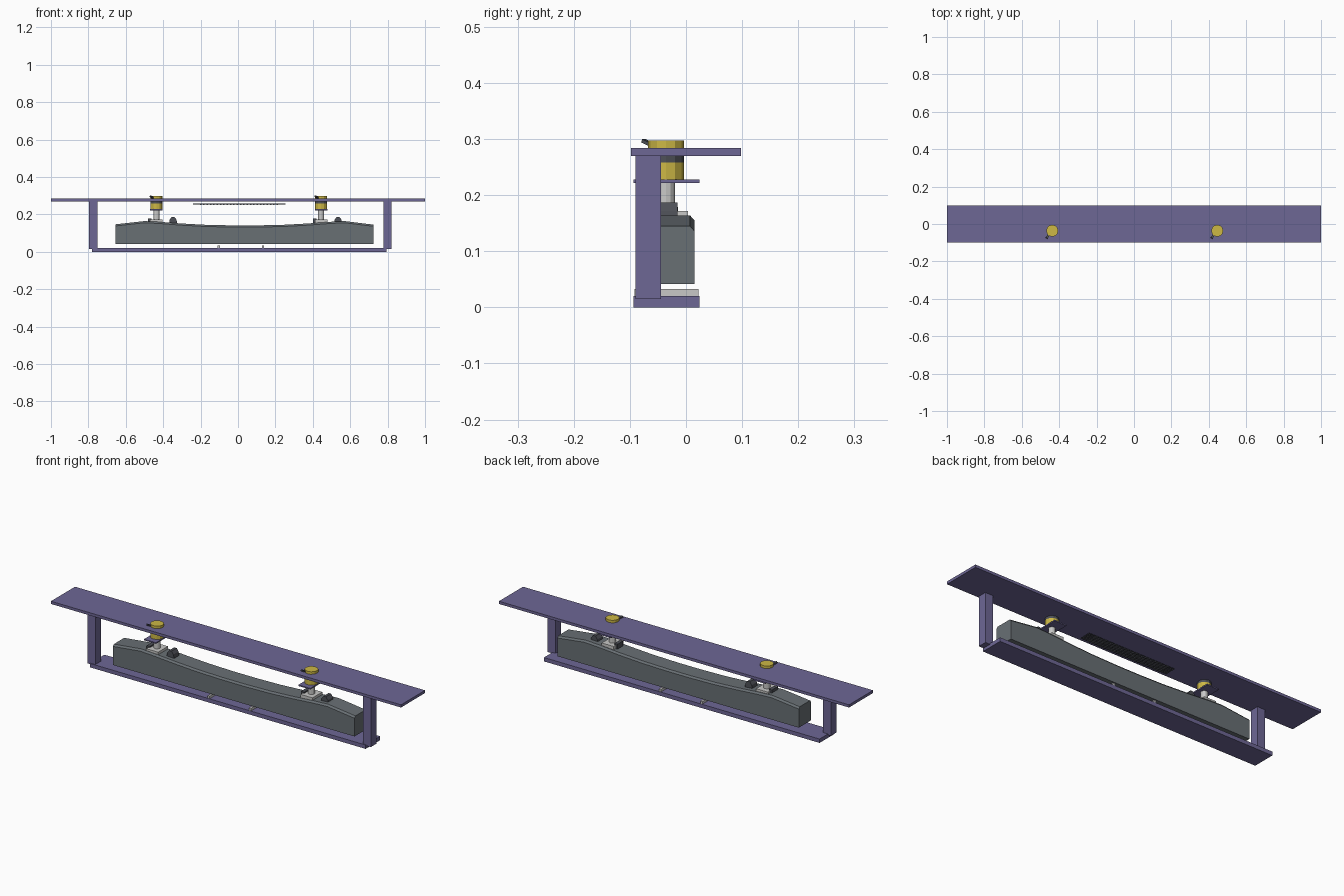
import bpy, bmesh, math

if "Cube" in bpy.data.objects:
    bpy.data.objects.remove(bpy.data.objects["Cube"])


def mat(name, col):
    m = bpy.data.materials.new(name)
    m.diffuse_color = (*col, 1)
    m.use_nodes = True
    m.node_tree.nodes["Principled BSDF"].inputs["Base Color"].default_value = m.diffuse_color
    return m


PURPLE = mat("purple", (0.155, 0.135, 0.30))
GRAY = mat("slate gray", (0.14, 0.16, 0.175))
DARK = mat("dark gray", (0.075, 0.08, 0.095))
YELLOW = mat("yellow", (0.61, 0.48, 0.06))
LIGHT = mat("light gray", (0.58, 0.58, 0.57))


def finish(name, bm, m):
    bmesh.ops.recalc_face_normals(bm, faces=bm.faces)
    me = bpy.data.meshes.new(name)
    bm.to_mesh(me)
    bm.free()
    me.materials.append(m)
    ob = bpy.data.objects.new(name, me)
    bpy.context.collection.objects.link(ob)
    return ob


def box(name, x0, x1, y0, y1, z0, z1, m):
    bm = bmesh.new()
    bmesh.ops.create_cube(bm, size=1)
    for v in bm.verts:
        v.co = ((x0 + x1) / 2 + v.co.x * (x1 - x0),
                (y0 + y1) / 2 + v.co.y * (y1 - y0),
                (z0 + z1) / 2 + v.co.z * (z1 - z0))
    return finish(name, bm, m)


def cyl(name, x, y, z0, z1, r, m, n=12):
    bm = bmesh.new()
    bmesh.ops.create_cone(bm, cap_ends=True, segments=n, radius1=r, radius2=r, depth=z1 - z0)
    bmesh.ops.translate(bm, verts=bm.verts, vec=(x, y, (z0 + z1) / 2))
    return finish(name, bm, m)


def extrude_y(name, prof, y0, y1, m):
    bm = bmesh.new()
    a = [bm.verts.new((x, y0, z)) for x, z in prof]
    b = [bm.verts.new((x, y1, z)) for x, z in prof]
    bm.faces.new(a)
    bm.faces.new(b)
    n = len(a)
    for i in range(n):
        j = (i + 1) % n
        bm.faces.new((a[i], a[j], b[j], b[i]))
    return finish(name, bm, m)


# frame: top plank, bottom plank and two posts
box("top_plank", -1, 1, -0.098, 0.098, 0.27, 0.284, PURPLE)
box("bottom_plank", -0.78, 0.795, -0.094, 0.024, 0, 0.02, PURPLE)
box("left_post", -0.797, -0.752, -0.09, -0.045, 0.015, 0.272, PURPLE)
box("right_post", 0.777, 0.822, -0.09, -0.045, 0.015, 0.272, PURPLE)

# hanging beam: sagging top with chamfered long edges, lofted along x
top = [(-0.655, 0.147), (-0.5, 0.164), (-0.42, 0.16), (-0.3, 0.151), (-0.17, 0.144),
       (-0.03, 0.141), (0.1, 0.141), (0.24, 0.144), (0.37, 0.151), (0.49, 0.16),
       (0.57, 0.164), (0.725, 0.145)]
bm = bmesh.new()
rings = []
for x, z in top:
    sec = [(-0.085, 0.042), (0.015, 0.042), (0.015, z - 0.009), (0.007, z),
           (-0.077, z), (-0.085, z - 0.009)]
    rings.append([bm.verts.new((x, y, h)) for y, h in sec])
for a, b in zip(rings, rings[1:]):
    for i in range(6):
        j = (i + 1) % 6
        bm.faces.new((a[i], a[j], b[j], b[i]))
bm.faces.new(rings[0])
bm.faces.new(rings[-1])
finish("beam", bm, GRAY)

# two hangers with knobs, collars, stems and clips
Y = -0.036
for side, x in (("left", -0.437), ("right", 0.445)):
    cyl(side + "_knob", x, Y, 0.28, 0.297, 0.032, YELLOW)
    cyl(side + "_dark_ring", x, Y, 0.258, 0.272, 0.032, DARK)
    cyl(side + "_collar", x, Y, 0.227, 0.258, 0.032, YELLOW)
    box(side + "_bracket", x - 0.034, x + 0.034, -0.094, 0.024, 0.222, 0.228, PURPLE)
    cyl(side + "_stem", x, Y, 0.165, 0.224, 0.016, LIGHT)
    box(side + "_foot", x - 0.034, x + 0.034, Y - 0.04, Y + 0.04, 0.15, 0.172, LIGHT)
    box(side + "_small_clip", x - 0.044, x - 0.026, Y - 0.022, Y + 0.022, 0.15, 0.179, DARK)
    # peaked clip
    c = x + 0.09
    extrude_y(side + "_peaked_clip",
              [(c - 0.022, 0.15), (c + 0.022, 0.15), (c + 0.018, 0.172),
               (c + 0.007, 0.187), (c - 0.007, 0.187), (c - 0.018, 0.172)],
              Y - 0.021, Y + 0.021, DARK)
    # small pointer tab on the knob
    p = box(side + "_pointer", -0.006, 0.006, -0.018, 0.006, -0.003, 0.003, DARK)
    p.location = (x - 0.021, Y - 0.026, 0.29)
    p.rotation_euler = (-0.4, 0, -0.6)

# thin slatted grille under the top plank
for i in range(7):
    y = -0.062 + i * 0.009
    box("grille_slat", -0.24, 0.255, y - 0.0022, y + 0.0022, 0.254, 0.257, DARK)
for i in range(24):
    x = -0.2 + i * 0.0178
    box("grille_crossbar", x - 0.004, x + 0.004, -0.064, -0.006, 0.251, 0.254, DARK)

# small rods lying across the bottom plank
for x in (-0.103, 0.133):
    box("bottom_rod", x - 0.006, x + 0.006, -0.092, 0.022, 0.02, 0.033, LIGHT)
